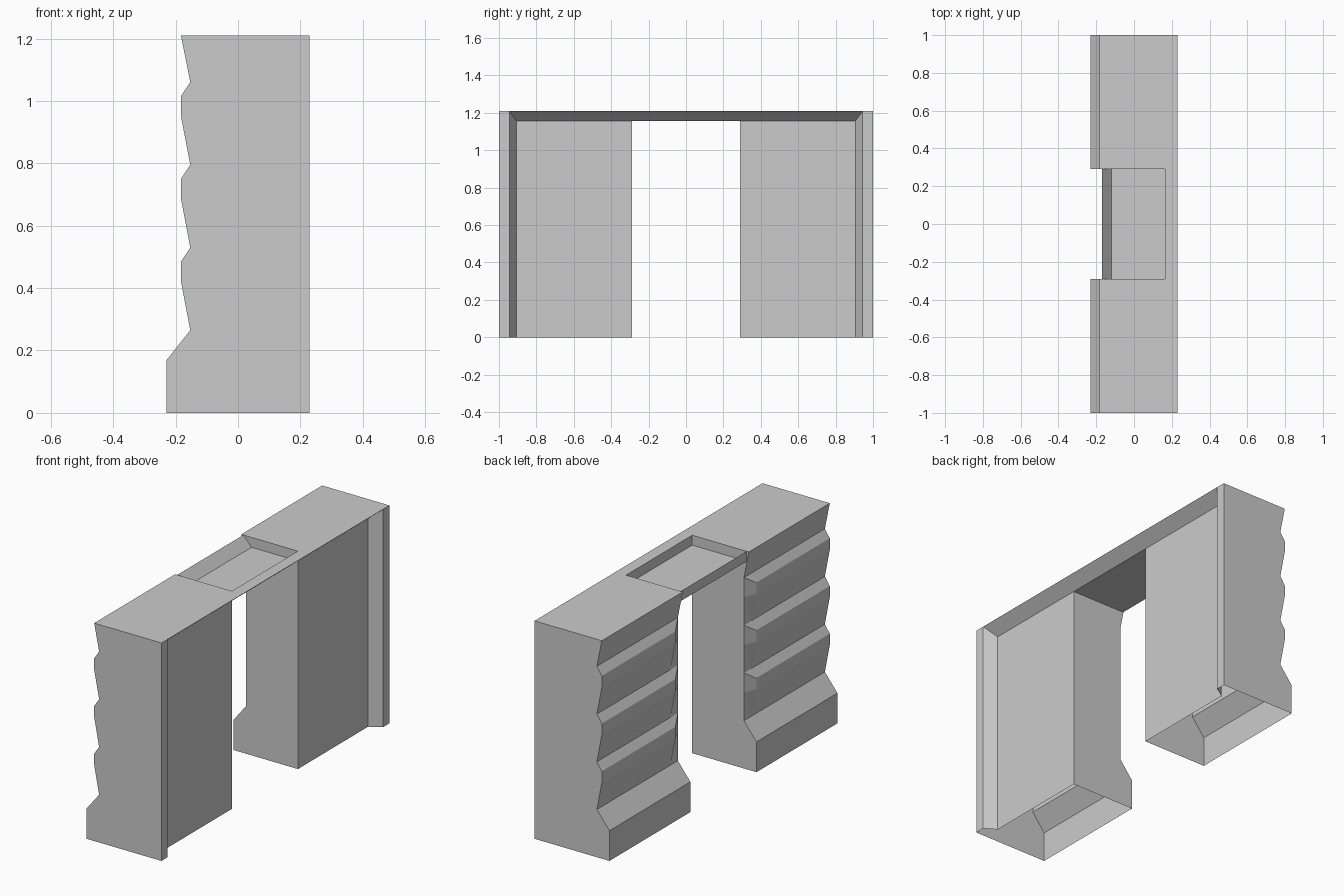
import bpy, bmesh

if "Cube" in bpy.data.objects:
    bpy.data.objects.remove(bpy.data.objects["Cube"])

# Main dimensions
BACK, PANEL = 0.23, 0.165          # rear rim plane and recessed panel plane
TOP, SOFFIT = 1.21, 1.155          # top of wall, underside of the doorway
DOOR, END = 0.29, 1.0              # half doorway width, half wall length
RIM, BEVEL = 0.945, 0.905          # rim and bevel limits along y
VALLEY, PEAK = -0.153, -0.183

# Ridged face profile (x, z): plinth, then repeated ridges
profile = [(-0.23, 0), (-0.23, 0.168), (VALLEY, 0.265)]
for z in (0.265, 0.53, 0.795):
    profile += [(PEAK, z + 0.157), (PEAK, z + 0.22), (VALLEY, z + 0.265)]
profile.append((PEAK, TOP))

# Ridges flatten out to a straight edge at the doorway
jamb = [(VALLEY if 2 <= i < len(profile) - 1 else x, z) for i, (x, z) in enumerate(profile)]


def make_object(name, faces, mirror=False):
    bm = bmesh.new()
    for pts in faces:
        bm.faces.new([bm.verts.new(p) for p in pts])
    bmesh.ops.remove_doubles(bm, verts=bm.verts, dist=1e-4)
    bmesh.ops.recalc_face_normals(bm, faces=bm.faces)
    me = bpy.data.meshes.new(name)
    bm.to_mesh(me)
    bm.free()
    ob = bpy.data.objects.new(name, me)
    bpy.context.collection.objects.link(ob)
    if mirror:
        mod = ob.modifiers.new("mirror", 'MIRROR')
        mod.use_axis = (False, True, False)
    return ob


def strips(a, ya, b, yb):
    """Quads between two matching x-z profiles."""
    return [[(*_p(a[i], ya),), (*_p(a[i + 1], ya),), (*_p(b[i + 1], yb),), (*_p(b[i], yb),)]
            for i in range(len(a) - 1)]


def _p(xz, y):
    return xz[0], y, xz[1]


# Wall half: open-bottomed shell, mirrored across the doorway
fade = DOOR + 0.065
faces = strips(profile, END, profile, fade)
for i in range(len(profile) - 1):
    q = [_p(profile[i], fade), _p(profile[i + 1], fade), _p(jamb[i + 1], DOOR), _p(jamb[i], DOOR)]
    faces += [[q[0], q[1], q[2]], [q[0], q[2], q[3]]]
# end face and doorway jamb
faces.append([_p(p, END) for p in profile + [(BACK, TOP), (BACK, 0)]])
faces.append([_p(p, DOOR) for p in jamb + [(PANEL, TOP), (PANEL, SOFFIT), (PANEL, 0)]])
# top
faces.append([(PEAK, DOOR, TOP), (PEAK, fade, TOP), (PEAK, END, TOP), (BACK, END, TOP),
              (BACK, RIM, TOP), (BACK, DOOR, TOP), (PANEL, DOOR, TOP)])
# rear rim, side bevel, top bevel and recessed panel
faces.append([(BACK, END, 0), (BACK, END, TOP), (BACK, RIM, TOP), (BACK, RIM, 0)])
faces.append([(BACK, RIM, 0), (BACK, RIM, TOP), (PANEL, BEVEL, SOFFIT), (PANEL, BEVEL, 0)])
faces.append([(BACK, RIM, TOP), (BACK, DOOR, TOP), (PANEL, DOOR, SOFFIT), (PANEL, BEVEL, SOFFIT)])
faces.append([(PANEL, BEVEL, 0), (PANEL, BEVEL, SOFFIT), (PANEL, DOOR, SOFFIT), (PANEL, DOOR, 0)])
make_object("ridged_wall", faces, mirror=True)

# Lintel: rear wedge, thin tray floor and front lip over the doorway
def bar(name, section):
    make_object(name, strips(section + section[:1], -DOOR, section + section[:1], DOOR))

bar("lintel_rear", [(PANEL, TOP), (BACK, TOP), (PANEL, SOFFIT)])
make_object("lintel_floor", strips([(PANEL, SOFFIT), (-0.12, SOFFIT)], -DOOR,
                                   [(PANEL, SOFFIT), (-0.12, SOFFIT)], DOOR))
bar("lintel_lip", [(-0.12, SOFFIT), (-0.17, TOP), (-0.17, SOFFIT)])
